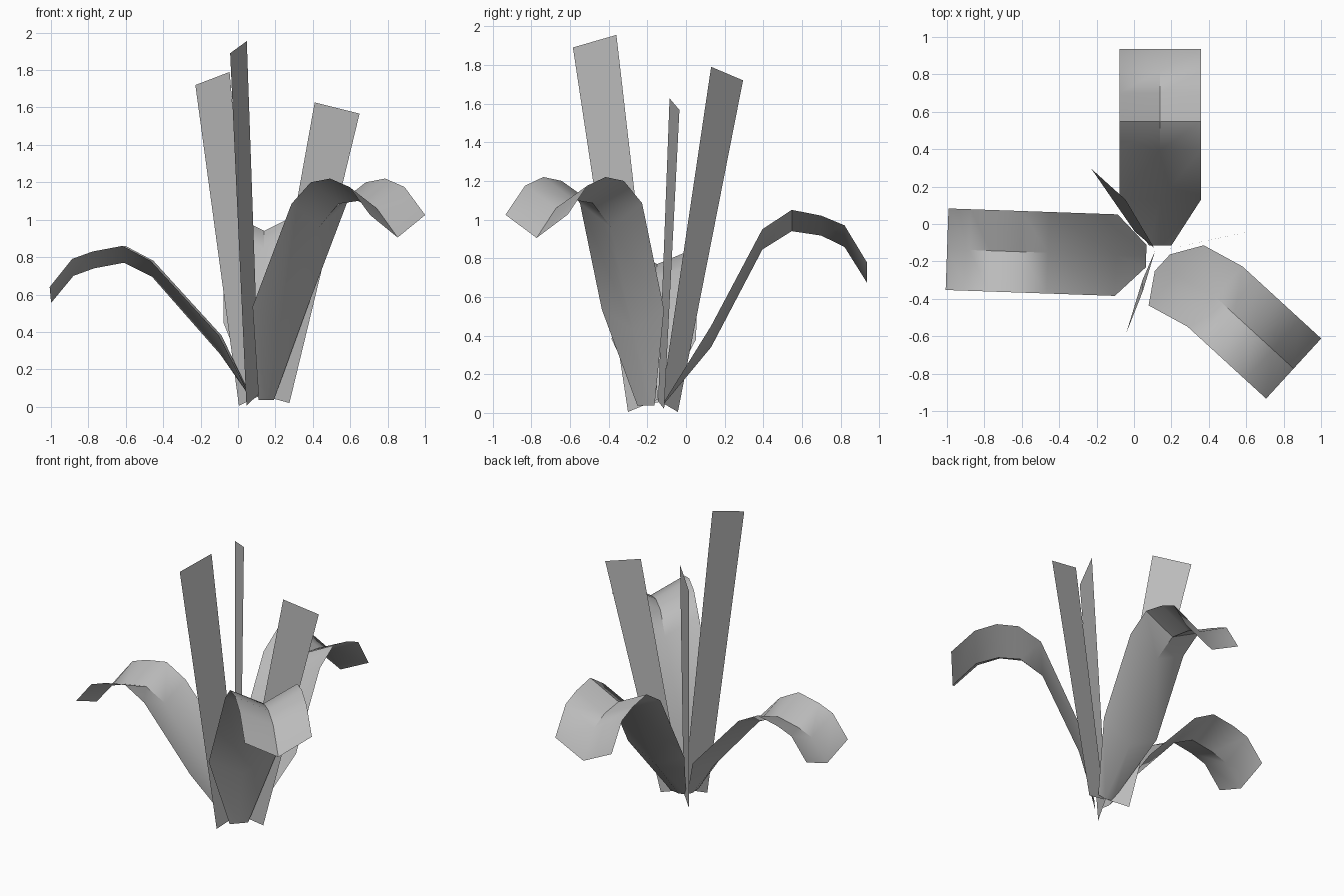
import bpy
import math
from mathutils import Vector

cube = bpy.data.objects.get("Cube")
if cube:
    bpy.data.objects.remove(cube, do_unlink=True)

GREY = (0.5, 0.5, 0.5, 1.0)
leaf_grey = bpy.data.materials.new("leaf_grey")
leaf_grey.use_nodes = True
leaf_grey.diffuse_color = GREY
leaf_grey.node_tree.nodes["Principled BSDF"].inputs["Base Color"].default_value = GREY


def make_object(name, verts, faces):
    mesh = bpy.data.meshes.new(name)
    mesh.from_pydata(verts, [], faces)
    mesh.materials.append(leaf_grey)
    obj = bpy.data.objects.new(name, mesh)
    bpy.context.collection.objects.link(obj)
    return obj


def arching_leaf(name, origin, degrees, profile, sway=0.0):
    """Channelled leaf: profile rows are (reach, edge height, crease height)."""
    angle = math.radians(degrees)
    out = Vector((math.cos(angle), math.sin(angle), 0))
    side = Vector((-out.y, out.x, 0))
    verts, faces = [], []
    for i, (reach, edge_z, crease_z) in enumerate(profile):
        half = 0.06 if i == 0 else 0.218
        shift = sway if i < 2 else 0.0
        for s, z in ((half, edge_z), (0, crease_z), (-half, edge_z)):
            p = Vector((*origin, z)) + out * reach + side * (s + shift)
            verts.append(p)
    for i in range(len(profile) - 1):
        for j in range(2):
            a = i * 3 + j
            faces.append((a, a + 1, a + 4, a + 3))
    obj = make_object(name, verts, faces)
    bpy.ops.object.select_all(action="DESELECT")
    obj.select_set(True)
    bpy.context.view_layer.objects.active = obj
    bpy.ops.object.shade_smooth_by_angle(angle=math.radians(36))


# Three arching leaves
arching_leaf("right_arching_leaf", (0.065, -0.172), 178, [
    (0, 0.06, 0.05), (0.16, 0.38, 0.28), (0.525, 0.78, 0.695), (0.675, 0.86, 0.77),
    (0.835, 0.83, 0.74), (0.945, 0.79, 0.70), (1.065, 0.64, 0.555)])
arching_leaf("back_arching_leaf", (0.14, -0.115), 90, [
    (0, 0.055, 0.045), (0.245, 0.45, 0.34), (0.51, 0.95, 0.845), (0.662, 1.05, 0.94),
    (0.815, 1.02, 0.917), (0.935, 0.97, 0.858), (1.05, 0.78, 0.675)])
arching_leaf("front_arching_leaf", (0.19, -0.165), -42.5, [
    (0, 0.037, 0.037), (0.1, 0.535, 0.43), (0.33, 1.085, 0.96), (0.47, 1.2, 1.085),
    (0.61, 1.22, 1.1), (0.75, 1.175, 1.06), (0.9, 1.025, 0.905)], sway=-0.057)

# Three flat upright blades: outer base, inner base, inner tip, outer tip
blades = {
    "front_blade": ((0.045, -0.3, 0.005), (0.113, -0.143, 0.07),
                    (0.047, -0.36, 1.955), (-0.042, -0.585, 1.89)),
    "back_blade": ((0.005, -0.042, 0.005), (0.108, -0.128, 0.055),
                   (-0.045, 0.13, 1.79), (-0.228, 0.295, 1.72)),
    "left_blade": ((0.275, -0.113, 0.02), (0.128, -0.144, 0.06),
                   (0.41, -0.085, 1.627), (0.65, -0.034, 1.567)),
}
for name, corners in blades.items():
    make_object(name, corners, [(0, 1, 2, 3)])
